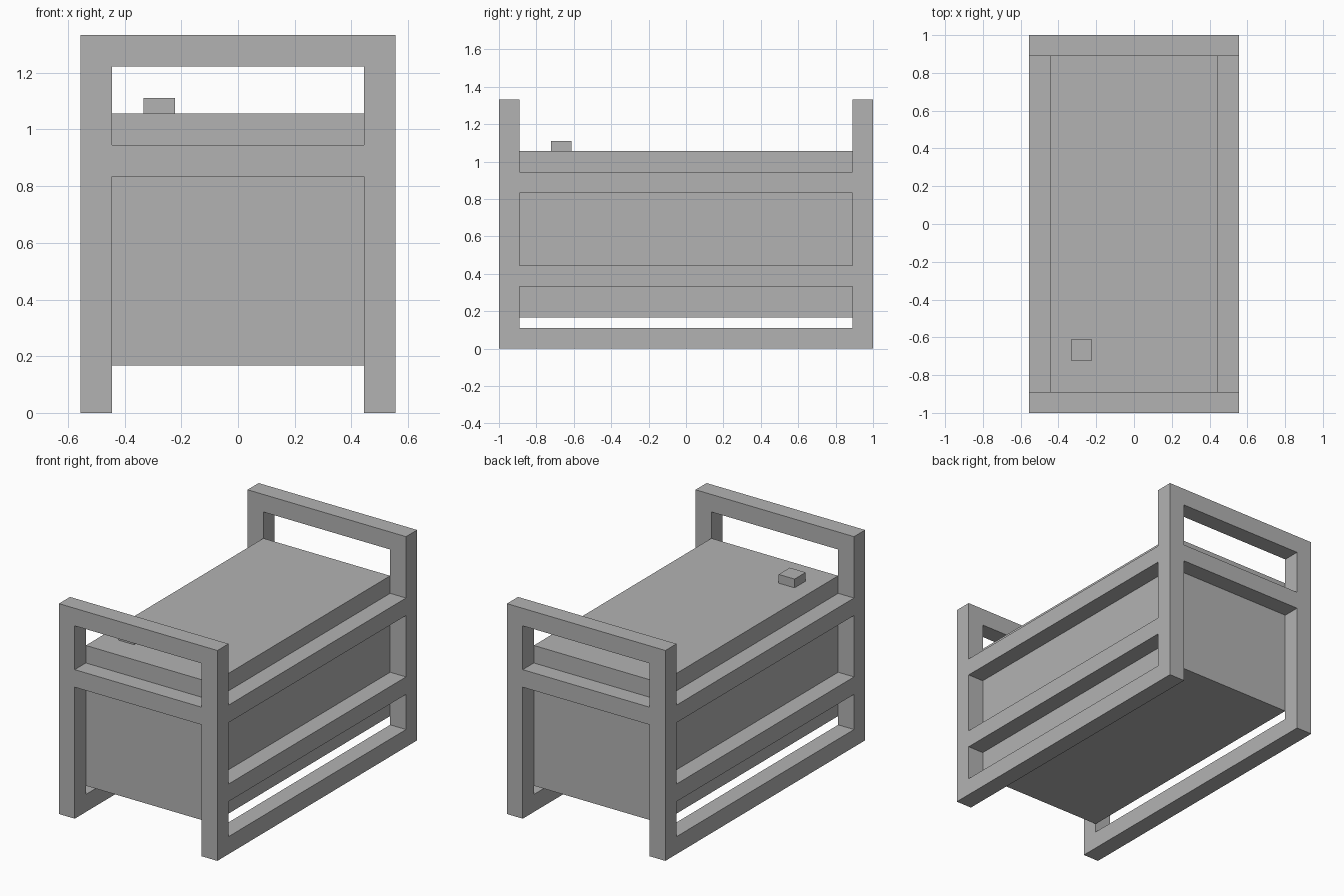
import bpy

if "Cube" in bpy.data.objects:
    bpy.data.objects.remove(bpy.data.objects["Cube"])

U = 1 / 9  # bar thickness; every part sits on this grid

grey = bpy.data.materials.new("plain_grey")
grey.diffuse_color = (0.45, 0.45, 0.45, 1)
grey.use_nodes = True
grey.node_tree.nodes["Principled BSDF"].inputs["Base Color"].default_value = grey.diffuse_color


def box(name, lo, hi):
    """Axis-aligned box between two corners given in grid units."""
    bpy.ops.mesh.primitive_cube_add(
        size=1, location=[(a + b) / 2 * U for a, b in zip(lo, hi)])
    ob = bpy.context.object
    ob.name = name
    ob.scale = [(b - a) * U for a, b in zip(lo, hi)]
    bpy.ops.object.transform_apply(location=False, rotation=False, scale=True)
    ob.data.materials.append(grey)
    return ob


# Corner posts
for x, side in ((-5, "left"), (4, "right")):
    for y, end in ((-9, "front"), (8, "back")):
        box(f"{end}_{side}_post", (x, y, 0), (x + 1, y + 1, 12))

# Long side rails at three heights
for x, side in ((-5, "left"), (4, "right")):
    for z, level in ((0, "bottom"), (3, "middle"), (7.5, "upper")):
        box(f"{side}_{level}_rail", (x, -8, z), (x + 1, 8, z + 1))

# End rails: handle bar on top and a cross rail below
for y, end in ((-9, "front"), (8, "back")):
    for z, level in ((7.5, "cross_rail"), (11, "top_bar")):
        box(f"{end}_{level}", (-4, y, z), (4, y + 1, z + 1))

# Tank body inside the frame and small cap on top
box("tank_body", (-4, -8, 1.5), (4, 8, 9.5))
box("tank_cap", (-3, -6.5, 9.5), (-2, -5.5, 10))
